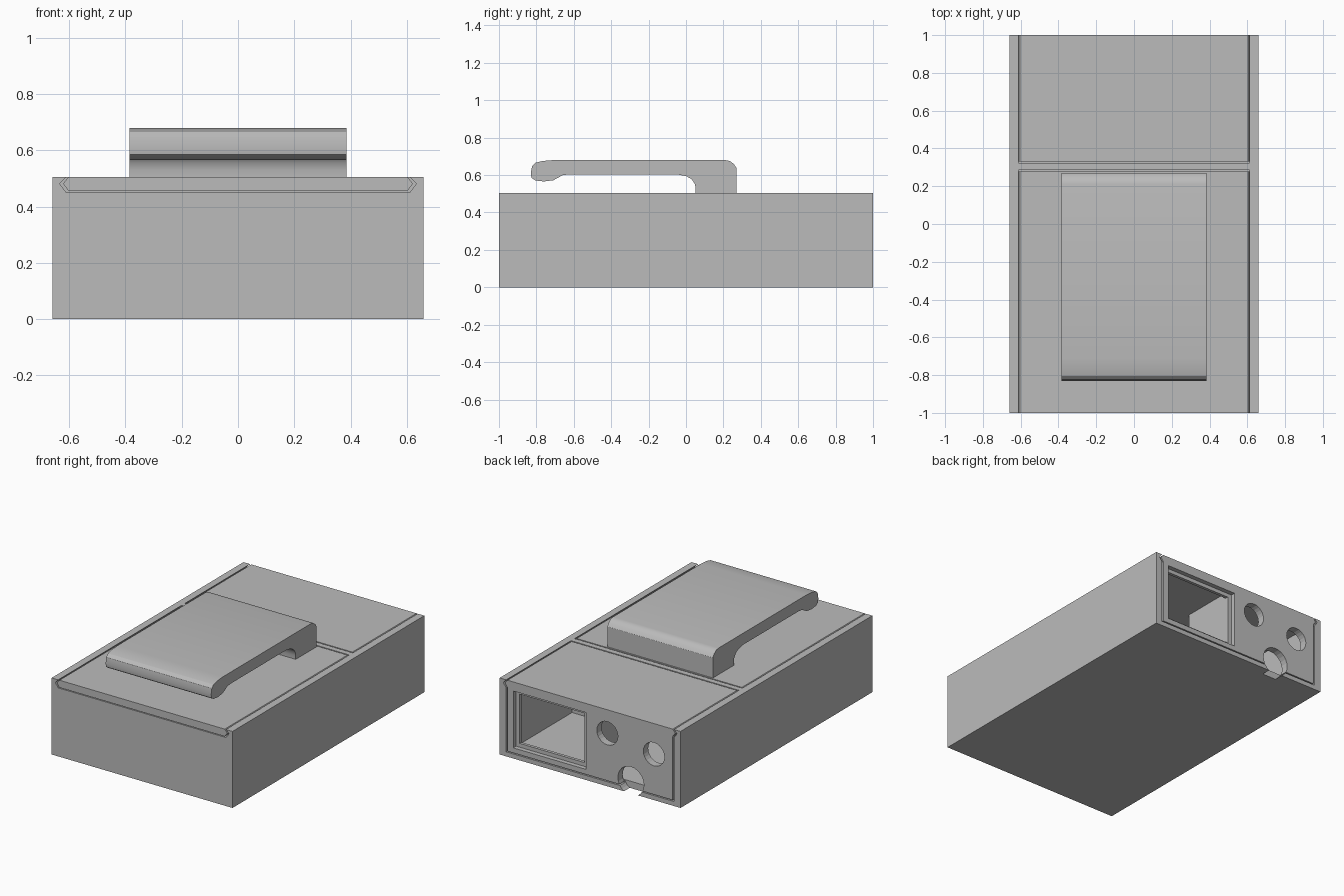
import bpy, bmesh, math
from mathutils import Vector

if "Cube" in bpy.data.objects:
    bpy.data.objects.remove(bpy.data.objects["Cube"])

grey = bpy.data.materials.new("plain grey")
grey.diffuse_color = (0.5, 0.5, 0.5, 1)
grey.use_nodes = True
grey.node_tree.nodes["Principled BSDF"].inputs["Base Color"].default_value = grey.diffuse_color


def prism(name, pts, axis, a, b):
    """Extrude a 2D outline along x (points are y,z) or y (points are x,z)."""
    bm = bmesh.new()
    put = (lambda p, t: (t, p[0], p[1])) if axis == 'x' else (lambda p, t: (p[0], t, p[1]))
    lo = [bm.verts.new(put(p, a)) for p in pts]
    hi = [bm.verts.new(put(p, b)) for p in pts]
    bm.faces.new(lo)
    bm.faces.new(hi)
    n = len(pts)
    for i in range(n):
        j = (i + 1) % n
        bm.faces.new((lo[i], lo[j], hi[j], hi[i]))
    bmesh.ops.recalc_face_normals(bm, faces=bm.faces)
    me = bpy.data.meshes.new(name)
    bm.to_mesh(me)
    bm.free()
    me.materials.append(grey)
    ob = bpy.data.objects.new(name, me)
    bpy.context.collection.objects.link(ob)
    return ob


def box(name, x, y, z):
    return prism(name, [(x[0], z[0]), (x[1], z[0]), (x[1], z[1]), (x[0], z[1])], 'y', *y)


def hole(name, x, z, r, y0, n=24):
    ring = [(x + r * math.cos(2 * math.pi * i / n), z + r * math.sin(2 * math.pi * i / n))
            for i in range(n)]
    return prism(name, ring, 'y', y0, 1.05)


def boolean(ob, others, op='DIFFERENCE'):
    """Apply booleans one by one and remove the helper objects."""
    for o in others:
        m = ob.modifiers.new("cut", 'BOOLEAN')
        m.operation, m.object, m.solver = op, o, 'EXACT'
        bpy.context.view_layer.update()
        dg = bpy.context.evaluated_depsgraph_get()
        me = bpy.data.meshes.new_from_object(ob.evaluated_get(dg))
        ob.modifiers.clear()
        ob.data = me
        bpy.data.objects.remove(o)


def dovetail(name, edge, tip, bottom, top, y0, y1):
    """Sliding lid section with pointed side edges."""
    half = [(edge, bottom), (tip, 0.482), (edge, 0.505)]
    if top > 0.505:
        half.append((edge, top))
    return prism(name, half + [(-x, z) for x, z in reversed(half)], 'y', y0, y1)


# Case: hollow box with two lid grooves and an open back
case = box("case", (-0.66, 0.66), (-1, 1), (0, 0.505))
boolean(case, [
    dovetail("front_groove", 0.612, 0.634, 0.452, 0.55, -1.05, 0.287),
    dovetail("rear_groove", 0.612, 0.634, 0.452, 0.55, 0.323, 1.05),
    box("front_cavity", (-0.58, 0.58), (-0.94, 0.265), (0.045, 0.5)),
    box("rear_cavity", (-0.59, 0.59), (0.345, 1.05), (0.045, 0.5)),
    box("back_opening", (-0.612, 0.612), (0.945, 1.05), (0.03, 0.5)),
    hole("cable_notch", -0.298, 0.08, 0.095, 0.94),
])

# Front sliding lid
dovetail("front_lid", 0.603, 0.622, 0.457, 0.505, -1, 0.279)

# Rear lid with the back panel joined on, pierced by a window and round holes
rear = dovetail("rear_lid_and_back_panel", 0.603, 0.622, 0.457, 0.505, 0.331, 1)
boolean(rear, [box("panel", (-0.603, 0.603), (0.95, 1), (0.037, 0.47))], 'UNION')
# Side wall of the display holder
boolean(rear, [box("holder_wall", (0.03, 0.06), (0.6, 0.96), (0.06, 0.47))], 'UNION')
boolean(rear, [
    box("window_recess", (0.03, 0.56), (0.97, 1.05), (0.07, 0.445)),
    box("window_opening", (0.06, 0.535), (0.9, 1.05), (0.095, 0.42)),
    hole("upper_hole", -0.126, 0.35, 0.077, 0.9),
    hole("side_hole", -0.466, 0.303, 0.077, 0.9),
    hole("cable_hole", -0.298, 0.08, 0.095, 0.9),
])

# Belt clip
clip = prism("belt_clip", [
    (0.27, 0.503), (0.27, 0.638), (0.255, 0.66), (0.235, 0.675), (0.21, 0.68),
    (-0.71, 0.68), (-0.77, 0.675), (-0.805, 0.666), (-0.823, 0.648), (-0.83, 0.61),
    (-0.826, 0.585), (-0.805, 0.571), (-0.76, 0.566), (-0.71, 0.572), (-0.68, 0.588),
    (-0.66, 0.6), (-0.62, 0.604), (-0.05, 0.604), (0, 0.595), (0.03, 0.578),
    (0.046, 0.555), (0.052, 0.53), (0.052, 0.503)], 'x', -0.385, 0.385)
bpy.context.view_layer.objects.active = clip
clip.select_set(True)
bpy.ops.object.shade_smooth_by_angle(angle=math.radians(30))
